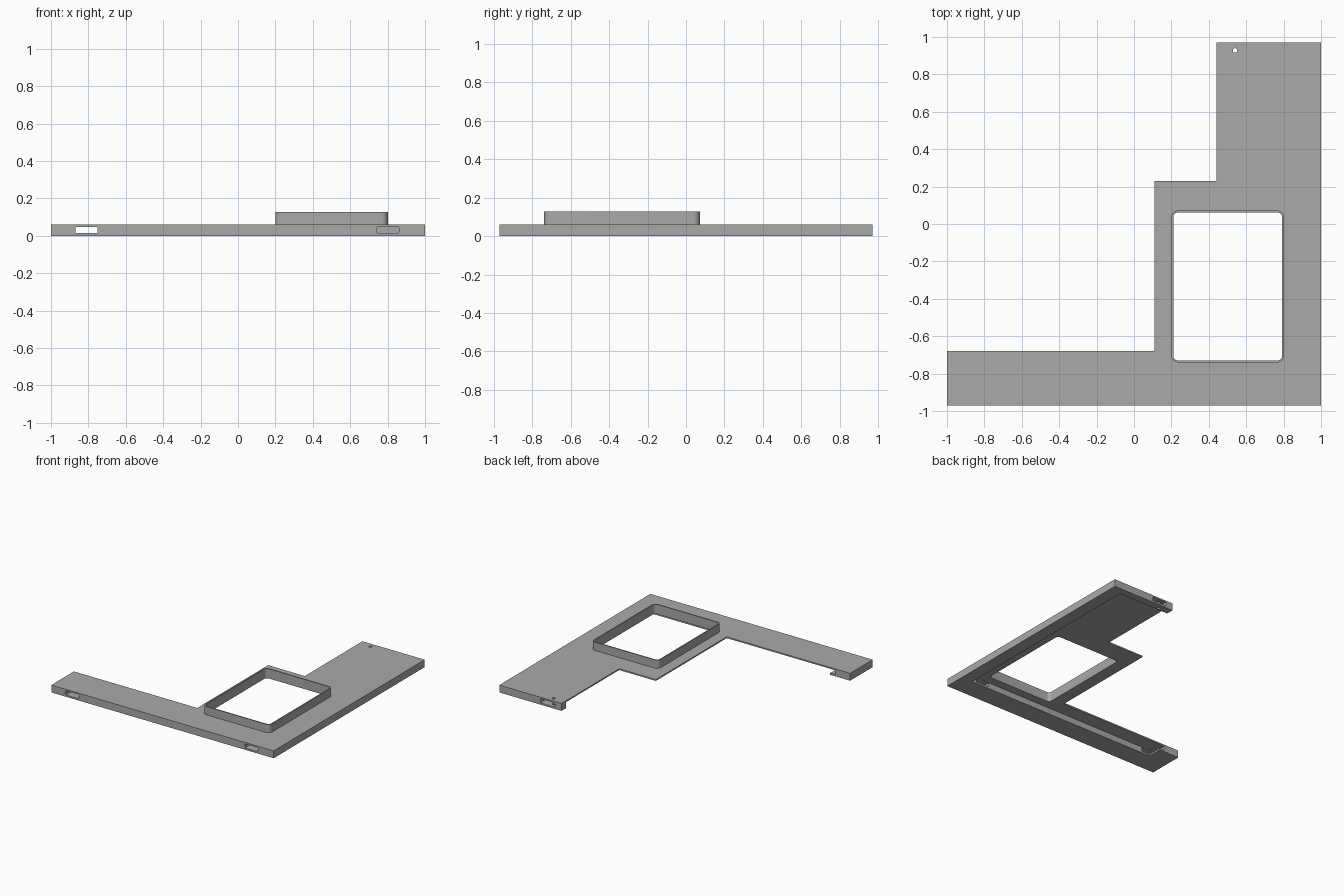
import bpy, bmesh, math

if "Cube" in bpy.data.objects:
    bpy.data.objects.remove(bpy.data.objects["Cube"])

grey = bpy.data.materials.new("mid grey")
grey.use_nodes = True
colour = (0.4, 0.4, 0.4, 1)
grey.diffuse_color = colour
grey.node_tree.nodes["Principled BSDF"].inputs["Base Color"].default_value = colour


def prism(name, outline, z0, z1):
    """Extrude a flat outline from z0 to z1."""
    bm = bmesh.new()
    face = bm.faces.new([bm.verts.new((x, y, z0)) for x, y in outline])
    ext = bmesh.ops.extrude_face_region(bm, geom=[face])
    top = [v for v in ext["geom"] if isinstance(v, bmesh.types.BMVert)]
    bmesh.ops.translate(bm, verts=top, vec=(0, 0, z1 - z0))
    bmesh.ops.recalc_face_normals(bm, faces=bm.faces)
    mesh = bpy.data.meshes.new(name)
    bm.to_mesh(mesh)
    bm.free()
    mesh.materials.append(grey)
    obj = bpy.data.objects.new(name, mesh)
    bpy.context.collection.objects.link(obj)
    return obj


def rounded(x0, x1, y0, y1, r, steps=6):
    """Rectangle outline with rounded corners."""
    corners = [(x1 - r, y1 - r), (x0 + r, y1 - r), (x0 + r, y0 + r), (x1 - r, y0 + r)]
    return [(cx + r * math.cos(a), cy + r * math.sin(a))
            for i, (cx, cy) in enumerate(corners)
            for a in [(i + k / steps) * math.pi / 2 for k in range(steps + 1)]]


def rect(x0, x1, y0, y1):
    return [(x0, y0), (x1, y0), (x1, y1), (x0, y1)]


def slot(name, x0, x1, y0, y1):
    """Cutter with a rounded cross-section, running along y."""
    obj = prism(name, rounded(x0, x1, 0.014, 0.048, 0.007, 3), -y1, -y0)
    for v in obj.data.vertices:
        x, z, y = v.co
        v.co = (x, -y, z)
    return obj


def combine(target, tool, operation):
    mod = target.modifiers.new(tool.name, 'BOOLEAN')
    mod.operation = operation
    mod.solver = 'EXACT'
    mod.object = tool
    bpy.context.view_layer.objects.active = target
    bpy.ops.object.modifier_apply(modifier=mod.name)
    bpy.data.objects.remove(tool)


# Stepped plate
body = prism("stepped_plate", [(-1, -0.97), (1, -0.97), (1, 0.97), (0.44, 0.97),
                               (0.44, 0.23), (0.11, 0.23), (0.11, -0.68), (-1, -0.68)],
             0, 0.06)

# Hollow underside, leaving walls on the outer sides and a block at the arm end
combine(body, prism("underside", rect(-0.82, 0.9, -0.8, 0.91), -0.1, 0.049), 'DIFFERENCE')

# Latch slots: the first runs on into the end block
for cutter in (slot("arm_slot", -0.87, -0.75, -1.1, -0.5),
               slot("front_slot", 0.74, 0.86, -1.1, -0.78),
               slot("rear_slot", 0.50, 0.63, 0.88, 1.1)):
    combine(body, cutter, 'DIFFERENCE')

# Pin hole
combine(body, prism("pin_hole", rounded(0.528, 0.552, 0.916, 0.94, 0.0119), -0.1, 0.2),
        'DIFFERENCE')

# Raised collar and the window through it
combine(body, prism("collar", rounded(0.2, 0.802, -0.74, 0.072, 0.035), 0.055, 0.127), 'UNION')
combine(body, prism("window", rounded(0.21, 0.792, -0.73, 0.062, 0.025), -0.1, 0.2),
        'DIFFERENCE')

# Smooth the round corners only
bpy.ops.object.select_all(action='DESELECT')
body.select_set(True)
bpy.context.view_layer.objects.active = body
bpy.ops.object.shade_smooth_by_angle(angle=math.radians(30))
